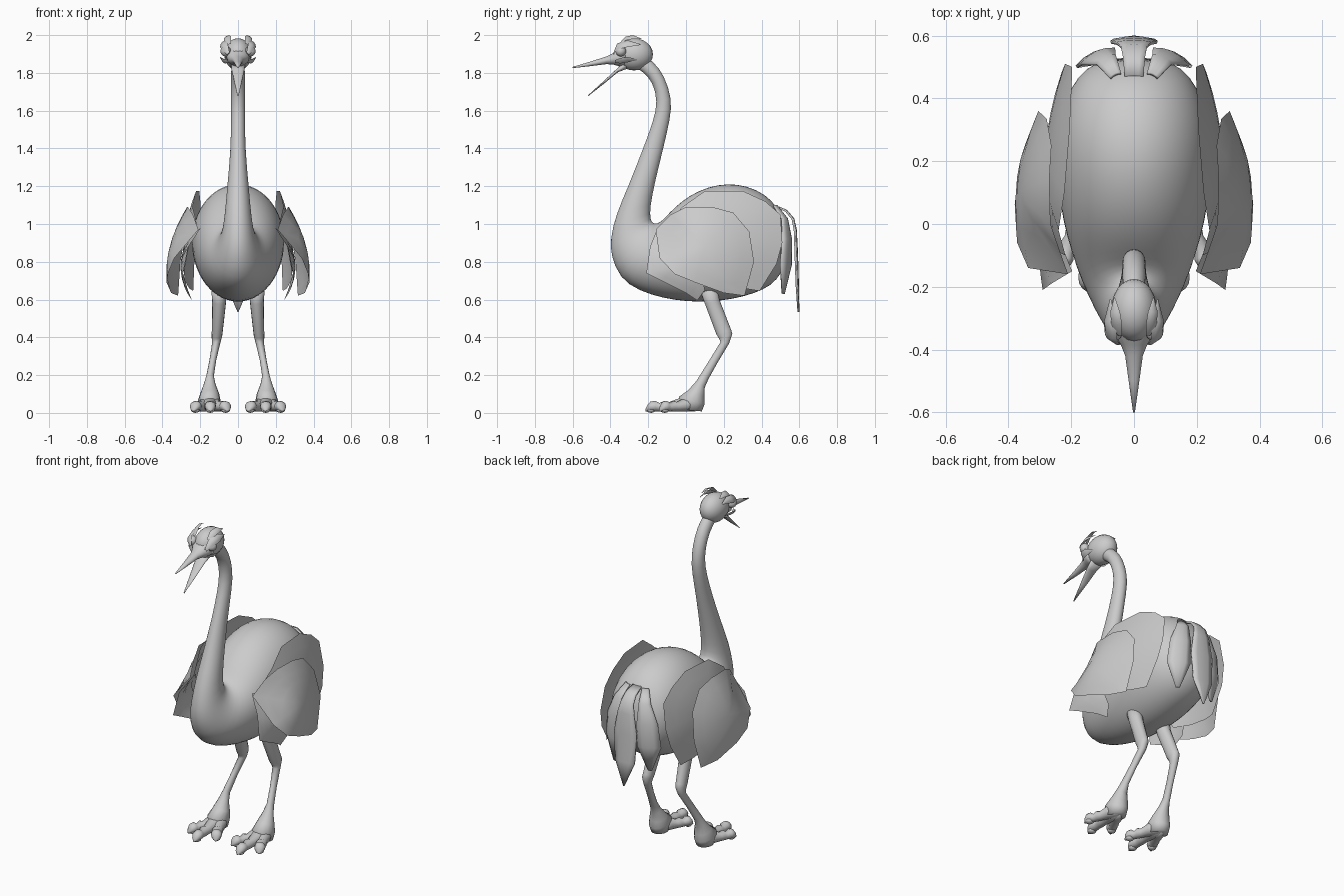
import bpy, bmesh, math
from mathutils import Vector as V


def finish(name, bm, mirror=False, smooth=True):
    bmesh.ops.recalc_face_normals(bm, faces=bm.faces)
    me = bpy.data.meshes.new(name)
    bm.to_mesh(me)
    bm.free()
    for p in me.polygons:
        p.use_smooth = smooth
    ob = bpy.data.objects.new(name, me)
    bpy.context.collection.objects.link(ob)
    if mirror:
        ob.modifiers.new("mirror", 'MIRROR').use_mirror_merge = False
    return ob


def skin(bm, rings, n=16):
    """Skin elliptical rings given as (centre, half axis u, half axis v)."""
    loops = [[bm.verts.new(c + u * math.cos(2 * math.pi * i / n) + v * math.sin(2 * math.pi * i / n))
              for i in range(n)] for c, u, v in rings]
    for a, b in zip(loops, loops[1:]):
        for i in range(n):
            j = (i + 1) % n
            bm.faces.new((a[i], a[j], b[j], b[i]))
    bm.faces.new(loops[0])
    bm.faces.new(loops[-1])


def profile_loft(name, rows, cx=None, n=16, mirror=False):
    """Rows are (y1, z1, y2, z2, half width): opposite edges of the side silhouette."""
    bm = bmesh.new()
    rings = []
    for i, (y1, z1, y2, z2, w) in enumerate(rows):
        x = cx[i] if cx else 0
        rings.append((V((x, (y1 + y2) / 2, (z1 + z2) / 2)), V((w, 0, 0)),
                      V((0, (y2 - y1) / 2, (z2 - z1) / 2))))
    skin(bm, rings, n)
    return finish(name, bm, mirror)


def ball(name, loc, size, mirror=False, seg=20):
    bm = bmesh.new()
    bmesh.ops.create_uvsphere(bm, u_segments=seg, v_segments=seg // 2, radius=1)
    bmesh.ops.scale(bm, vec=V(size), verts=bm.verts)
    bmesh.ops.translate(bm, vec=V(loc), verts=bm.verts)
    return finish(name, bm, mirror)


def sheet(name, outline, fx):
    """Thin domed feather sheet: (y, z) outline with x from a surface function."""
    bm = bmesh.new()
    cy = sum(p[0] for p in outline) / len(outline)
    cz = sum(p[1] for p in outline) / len(outline)
    put = lambda y, z: bm.verts.new((fx(y, z), y, z))
    loops = [[put(cy + (y - cy) * s, cz + (z - cz) * s) for y, z in outline] for s in (1, .75, .5, .25)]
    mid = put(cy, cz)
    n = len(outline)
    for i in range(n):
        j = (i + 1) % n
        for a, b in zip(loops, loops[1:]):
            bm.faces.new((a[i], a[j], b[j], b[i]))
        bm.faces.new((loops[-1][i], loops[-1][j], mid))
    return finish(name, bm, True)


def feather(name, rows, side, bow=(0, 0, 0), mirror=False, thick=0):
    """Ribbon along rows of (x, y, z, half width), bowed along its centre line."""
    bm = bmesh.new()
    side, bow = V(side).normalized(), V(bow)
    loops = [[bm.verts.new(V(r[:3]) + side * r[3] * k + bow * r[3] * (1 - k * k)) for k in (-1, -.5, 0, .5, 1)]
             for r in rows]
    for a, b in zip(loops, loops[1:]):
        for i in range(4):
            bm.faces.new((a[i], a[i + 1], b[i + 1], b[i]))
    ob = finish(name, bm, mirror)
    if thick:
        ob.modifiers.new("thickness", 'SOLIDIFY').thickness = thick
    return ob


# Body and neck in one skin
body = profile_loft("body_and_neck", [
    (-.30, 1.85, -.265, 1.92, .03), (-.225, 1.805, -.175, 1.865, .036), (-.175, 1.75, -.115, 1.79, .037),
    (-.15, 1.65, -.073, 1.66, .036), (-.17, 1.55, -.083, 1.56, .037),
    (-.235, 1.38, -.12, 1.40, .039), (-.305, 1.20, -.165, 1.22, .056),
    (-.372, 1.05, -.19, 1.09, .068), (-.402, .92, -.19, 1.02, .08),
    (-.398, .83, -.17, 1.0, .098), (-.35, .71, -.14, 1.005, .13),
    (-.25, .645, -.11, 1.035, .167), (-.12, .605, -.06, 1.09, .2),
    (0, .588, .02, 1.155, .228), (.12, .585, .12, 1.2, .243),
    (.25, .6, .22, 1.217, .248), (.36, .63, .32, 1.205, .237),
    (.45, .67, .42, 1.16, .205), (.51, .74, .485, 1.09, .155),
    (.535, .83, .525, 1.0, .08)], n=28)
body.modifiers.new("round", 'SUBSURF').levels = 1

# Head, beak and eyes
ball("head", (0, -.275, 1.898), (.073, .1, .085), seg=24)
profile_loft("upper_beak", [(-.32, 1.83, -.32, 1.95, .065), (-.36, 1.836, -.36, 1.925, .058),
                            (-.385, 1.843, -.385, 1.905, .042), (-.42, 1.846, -.42, 1.888, .028),
                            (-.5, 1.836, -.5, 1.862, .017), (-.6, 1.825, -.6, 1.832, .003)], n=14)
profile_loft("lower_beak", [(-.31, 1.822, -.33, 1.86, .04), (-.36, 1.804, -.368, 1.82, .033),
                            (-.43, 1.746, -.437, 1.756, .02), (-.518, 1.677, -.518, 1.682, .003)], n=12)
ball("eye", (.065, -.345, 1.915), (.028, .028, .028), True)

# Brow, cheek and crest feathers
feather("brow", [(.05, -.385, 1.9, .008), (.07, -.365, 1.94, .022), (.077, -.31, 1.955, .026),
                 (.075, -.24, 1.95, .003)], (1, 0, -1), (.3, 0, .3), True)
feather("cheek", [(.05, -.375, 1.86, .01), (.083, -.345, 1.865, .018), (.085, -.31, 1.87, .018),
                  (.07, -.26, 1.87, .003)], (.6, 0, .8), (.2, 0, 0), True)
feather("crest_upper", [(.045, -.355, 1.95, .008), (.055, -.32, 1.982, .02), (.06, -.28, 1.99, .018),
                        (.062, -.235, 1.98, .002)], (1, 0, -.6), (.2, 0, .2), True)

# Legs
profile_loft("leg", [
    (.07, .66, .16, .69, .042), (.10, .575, .178, .60, .037), (.16, .415, .24, .44, .029),
    (.175, .392, .246, .42, .028), (.182, .375, .23, .37, .022), (.13, .29, .17, .27, .018),
    (.08, .21, .12, .18, .02), (.055, .17, .1, .135, .031), (.01, .12, .098, .085, .05),
    (-.04, .085, .1, .045, .06), (-.02, .018, .085, .008, .05)],
    [.10, .10, .11, .112, .115, .133, .148, .15, .15, .152, .152], 14, True)

# Toes with knobbed joints and tips
for name, tip in (("inner_toe", (.052, -.14)), ("middle_toe", (.146, -.215)), ("outer_toe", (.238, -.14))):
    bm = bmesh.new()
    a, b = V((.15, .05, 0)), V((tip[0], tip[1], 0))
    d = (b - a).normalized()
    s = V((-d.y, d.x, 0))
    skin(bm, [(a.lerp(b, t) + V((0, 0, r + .008)), s * r * 1.1, V((0, 0, r))) for t, r in (
        (0, .036), (.3, .036), (.52, .025), (.62, .028), (.72, .022), (.8, .028),
        (.9, .026), (.96, .017), (1, .005))], 12)
    finish(name, bm, True)
    ball(name + "_pad", (b - d * .03 + V((0, 0, .016))), (.024, .024, .016), True, 12)

# Wings: three layered sheets on each side
dip = lambda y, z: math.exp(-((y + .15) ** 2 + (z - .98) ** 2) / .014)
sheet("inner_wing", [(-.1, 1.0), (-.02, 1.09), (.1, 1.175), (.3, 1.175), (.42, 1.12), (.5, 1.05),
                     (.51, .9), (.48, .79), (.39, .645), (.3, .66), (.15, .7), (0, .75), (-.08, .88)],
      lambda y, z: .293 - .42 * (y - .1) ** 2 - .6 * (z - .83) ** 2 - .05 * dip(y, z))
sheet("outer_wing", [(-.16, .97), (-.08, 1.05), (0, 1.09), (.14, 1.09), (.25, 1.06), (.335, .96),
                     (.36, .8), (.31, .62), (.2, .635), (.05, .69), (-.06, .735), (-.14, .82)],
      lambda y, z: .38 - (.75 if y > .05 else .6) * (y - .05) ** 2 - .85 * (z - .74) ** 2 - .1 * dip(y, z))
sheet("front_wing", [(-.15, .98), (-.19, .88), (-.21, .74), (-.13, .70), (0, .635), (.06, .595),
                     (.1, .65), (.08, .75), (0, .88), (-.08, .96)],
      lambda y, z: .305 - .5 * (y + .06) ** 2 - 1.6 * (z - .78) ** 2 - .04 * dip(y, z))

# Tail feathers
feather("tail_centre", [(0, .47, 1.1, .03), (0, .53, 1.075, .035), (0, .568, 1.03, .042), (0, .58, .97, .055),
                        (0, .584, .85, .075), (0, .59, .68, .065), (0, .6, .535, .003)],
        (1, 0, 0), (0, .12, 0), thick=.01)
feather("tail_side", [(.06, .475, 1.1, .02), (.09, .525, 1.03, .035), (.115, .537, .92, .06),
                      (.125, .532, .78, .068), (.12, .518, .63, .012)],
        (1, -.45, 0), (.05, .25, 0), True, .01)
